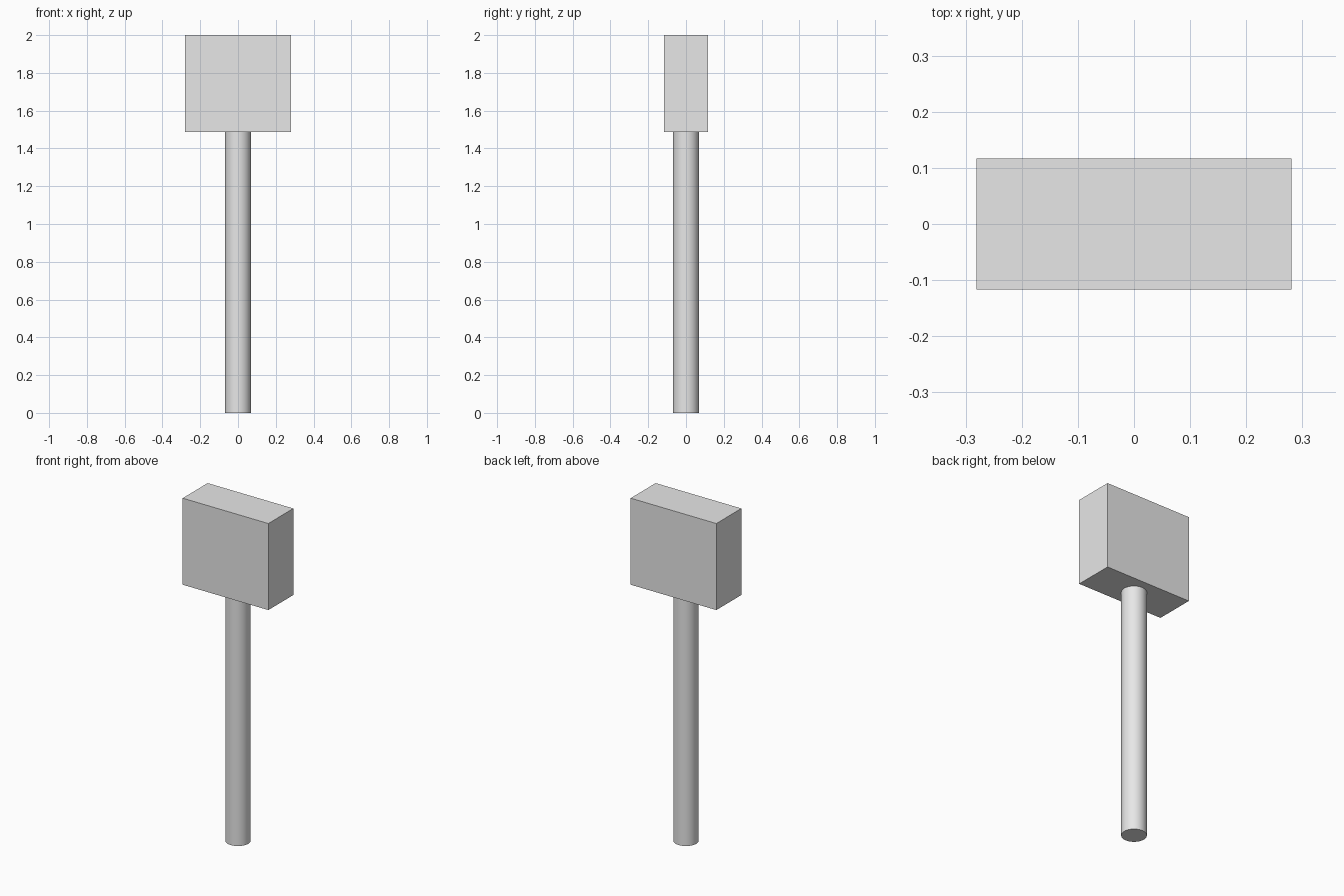
import bpy
import math

cube = bpy.data.objects.get("Cube")
if cube:
    bpy.data.objects.remove(cube, do_unlink=True)

HEIGHT = 2.0
HEAD_BOTTOM = 1.487
HEAD_WIDTH, HEAD_DEPTH = 0.562, 0.234
POST_RADIUS = 0.068

# Single light grey finish
grey = bpy.data.materials.new("light_grey")
grey.use_nodes = True
colour = (0.8, 0.8, 0.8, 1)
grey.diffuse_color = colour
grey.node_tree.nodes["Principled BSDF"].inputs["Base Color"].default_value = colour


def finish(name):
    obj = bpy.context.object
    obj.name = obj.data.name = name
    obj.data.materials.append(grey)
    return obj


# Round post standing on the ground
bpy.ops.mesh.primitive_cylinder_add(
    vertices=48, radius=POST_RADIUS, depth=HEAD_BOTTOM,
    location=(0, 0, HEAD_BOTTOM / 2))
finish("post")
bpy.ops.object.shade_smooth_by_angle(angle=math.radians(30))

# Rectangular block on top of the post
bpy.ops.mesh.primitive_cube_add(size=1, location=(0, 0, (HEAD_BOTTOM + HEIGHT) / 2))
finish("head_block").scale = (HEAD_WIDTH, HEAD_DEPTH, HEIGHT - HEAD_BOTTOM)
bpy.ops.object.transform_apply(location=False, rotation=False, scale=True)
